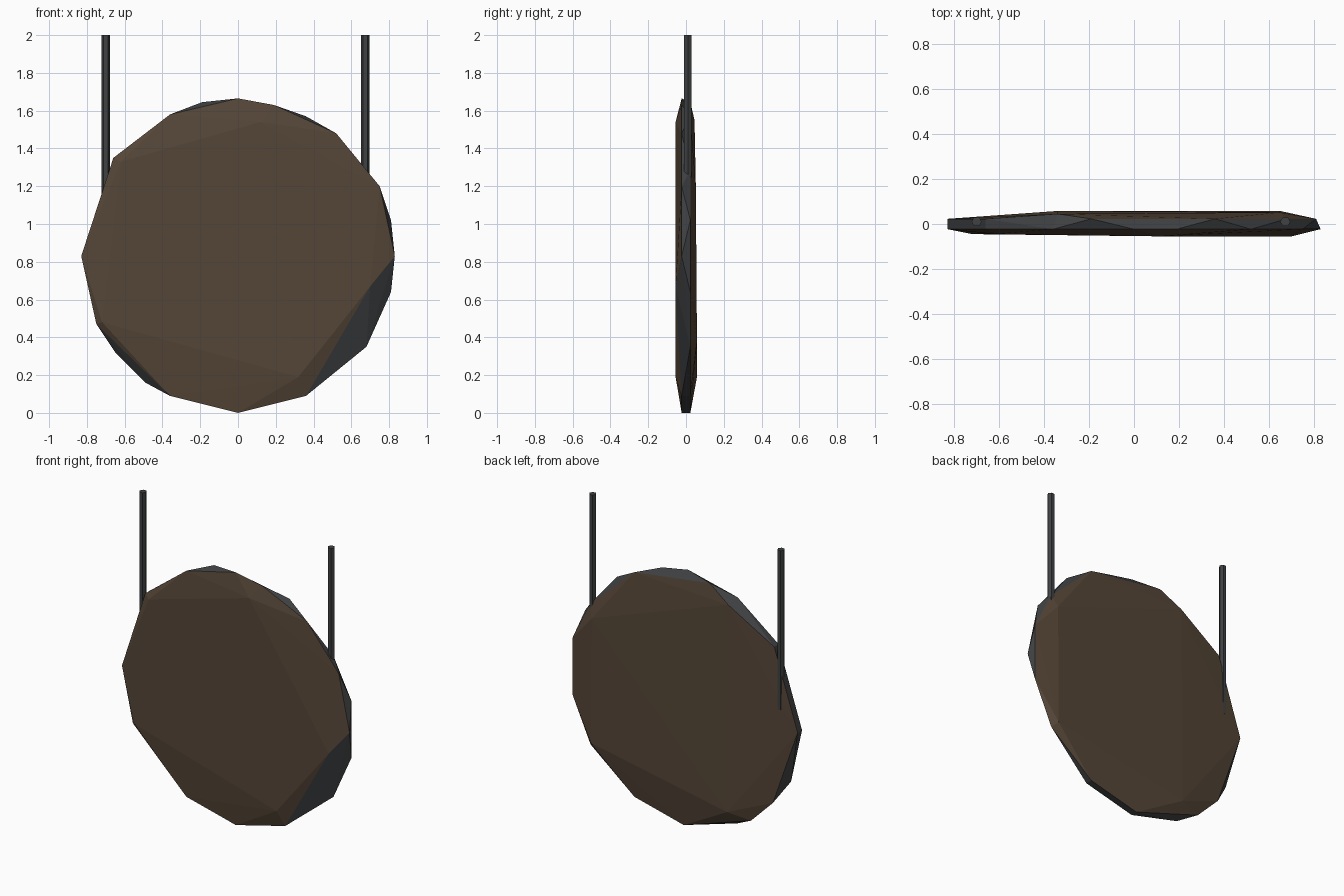
import bpy
import bmesh

cube = bpy.data.objects.get("Cube")
if cube:
    bpy.data.objects.remove(cube, do_unlink=True)


def make_material(name, colour):
    mat = bpy.data.materials.new(name)
    mat.use_nodes = True
    mat.diffuse_color = colour
    mat.node_tree.nodes["Principled BSDF"].inputs["Base Color"].default_value = colour
    return mat


def finish(bm, name, materials):
    bmesh.ops.recalc_face_normals(bm, faces=bm.faces)
    mesh = bpy.data.meshes.new(name)
    bm.to_mesh(mesh)
    bm.free()
    for mat in materials:
        mesh.materials.append(mat)
    obj = bpy.data.objects.new(name, mesh)
    bpy.context.collection.objects.link(obj)
    return obj


wood = make_material("dark brown wood", (0.09, 0.06, 0.038, 1))
iron = make_material("dark grey iron", (0.05, 0.052, 0.054, 1))

# Rough-hewn round board: two irregular rims and slightly raised faces
RIM = 0.023
both_rims = [(-.83, .83), (-.66, 1.35), (.36, .09), (0, 0)]
front_rim = both_rims + [(-.36, 1.58), (0, 1.665), (.19, 1.63), (.52, 1.48),
                         (.75, 1.2), (.83, .83), (-.36, .09), (-.75, .47)]
back_rim = both_rims + [(.36, 1.57), (-.19, 1.645), (-.65, .32), (-.49, .16),
                        (.68, .35), (.81, .64), (.81, 1.02), (.68, 1.28)]
front_raised = [(-.72, .48, -.045), (.32, .19, -.055), (.7, .67, -.055),
                (.12, 1.54, -.055), (-.62, 1.33, -.045)]
back_raised = [(-.34, .19, .058), (.65, .38, .058), (.65, 1.2, .052), (-.34, 1.55, .045)]

bm = bmesh.new()
for x, z in front_rim:
    bm.verts.new((x, -RIM, z))
for x, z in back_rim:
    bm.verts.new((x, RIM, z))
for x, z, y in front_raised + back_raised:
    bm.verts.new((x, y, z))
bmesh.ops.convex_hull(bm, input=bm.verts)
bmesh.ops.delete(bm, geom=[v for v in bm.verts if not v.link_faces], context='VERTS')
# Faces bridging the two rims are the iron band, the rest is wood
for face in bm.faces:
    ys = [v.co.y for v in face.verts]
    face.material_index = 1 if min(ys) < 0 < max(ys) else 0
finish(bm, "round_board", [wood, iron])

# Six-sided hanging rods
BOTTOM, TOP = 0.95, 2.0
for name, x in (("right_rod", -.7), ("left_rod", .673)):
    bm = bmesh.new()
    bmesh.ops.create_cone(bm, cap_ends=True, segments=6, radius1=.023,
                          radius2=.023, depth=TOP - BOTTOM)
    xs = [v.co.x for v in bm.verts]
    if max(xs) < .022:  # keep two corners along x
        for v in bm.verts:
            v.co.x, v.co.y = v.co.y, -v.co.x
    bmesh.ops.translate(bm, verts=bm.verts, vec=(x, .01, (TOP + BOTTOM) / 2))
    finish(bm, name, [iron])
